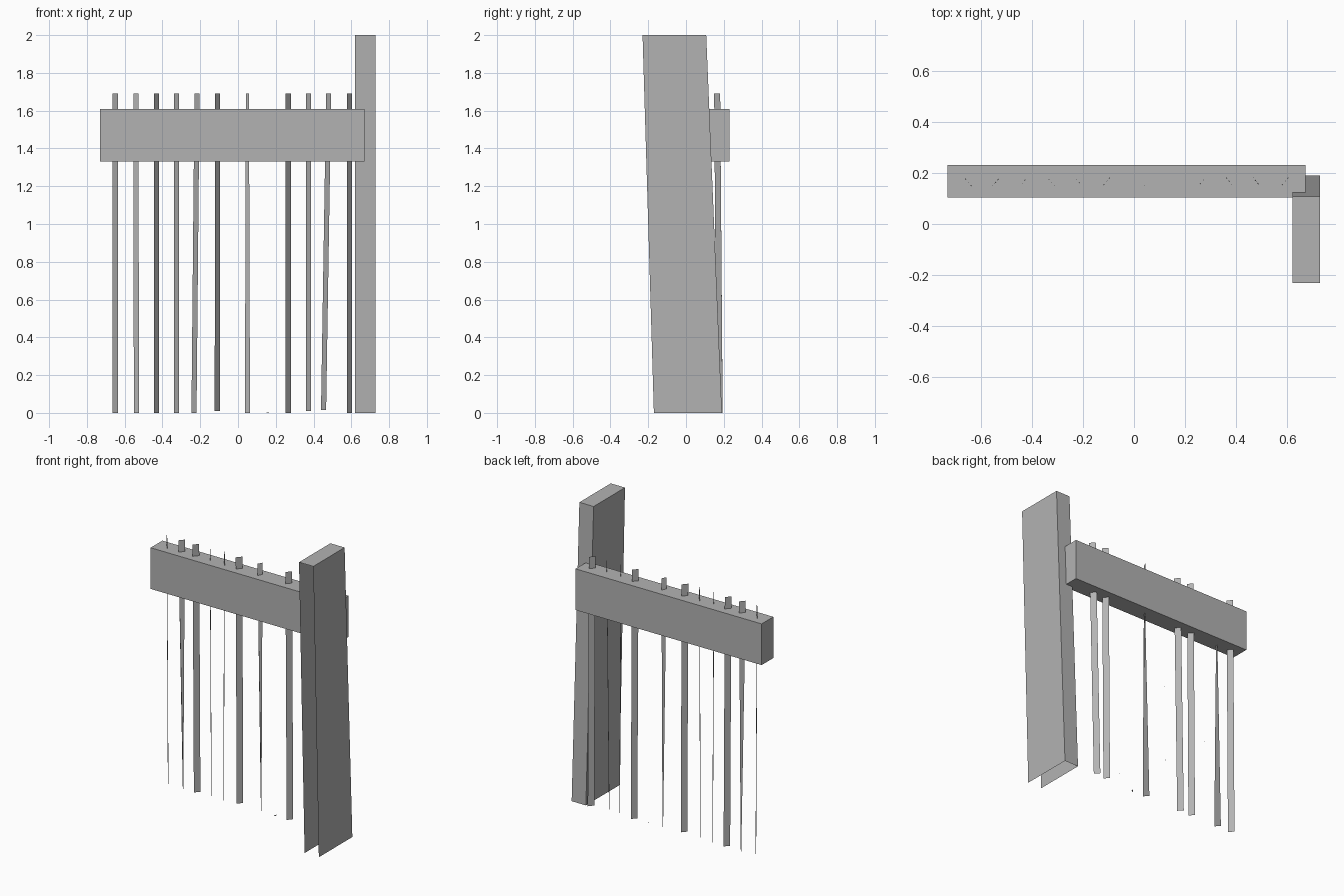
import bpy, bmesh

if "Cube" in bpy.data.objects:
    bpy.data.objects.remove(bpy.data.objects["Cube"])

grey = bpy.data.materials.new("plain_grey")
grey.diffuse_color = (0.45, 0.45, 0.45, 1)
grey.use_nodes = True
grey.node_tree.nodes["Principled BSDF"].inputs["Base Color"].default_value = grey.diffuse_color


def make(name, verts, faces):
    me = bpy.data.meshes.new(name)
    me.from_pydata(verts, [], faces)
    me.materials.append(grey)
    ob = bpy.data.objects.new(name, me)
    bpy.context.collection.objects.link(ob)
    return ob


# Solid cross beam
bpy.ops.mesh.primitive_cube_add(size=1, location=(-0.03, 0.167, 1.47))
beam = bpy.context.object
beam.name = "cross_beam"
beam.scale = (1.40, 0.126, 0.28)
beam.data.materials.append(grey)

# Leaning post: a shell open at the front and bottom
x0, x1 = 0.62, 0.727
ring = [(-0.17, 0), (0.19, 0), (0.107, 2), (-0.23, 2)]     # y, z
verts = [(x, y, z) for x in (x0, x1) for y, z in ring]
make("post", verts, [(0, 3, 2, 1), (4, 5, 6, 7), (1, 2, 6, 5), (2, 3, 7, 6)])

# Thin hanging slats: top x, bottom x, bottom z, diagonal at top and bottom
slats = [
    (-0.65, -0.65, 0, -1, -1), (-0.54, -0.538, 0, 1, -1),
    (-0.432, -0.432, 0, 1, 1), (-0.325, -0.325, 0, -1, -1),
    (-0.217, -0.233, 0, -1, -1), (-0.108, -0.11, 0.01, 1, 1),
    (0.05, 0.05, 0, 1, -1), (0.266, 0.266, 0, 1, 1),
    (0.374, 0.374, 0.01, -1, -1), (0.48, 0.453, 0.015, -1, -1),
    (0.59, 0.59, 0, 1, 1)]
HX, HY = 0.0135, 0.016
for i, (xt, xb, zb, dt, db) in enumerate(slats):
    hx = 0.008 if dt != db and xt > 0 else HX
    make(f"slat_{i + 1}", [
        (xb - HX, 0.178 - db * HY, zb), (xb + HX, 0.178 + db * HY, zb),
        (xt + hx, 0.165 + dt * HY, 1.69), (xt - hx, 0.165 - dt * HY, 1.69)],
        [(0, 1, 2, 3)])

# Stub of the broken slat lying on the ground
make("broken_slat", [(0.147, 0.165, 0), (0.165, 0.17, 0), (0.163, 0.185, 0.003)], [(0, 1, 2)])
